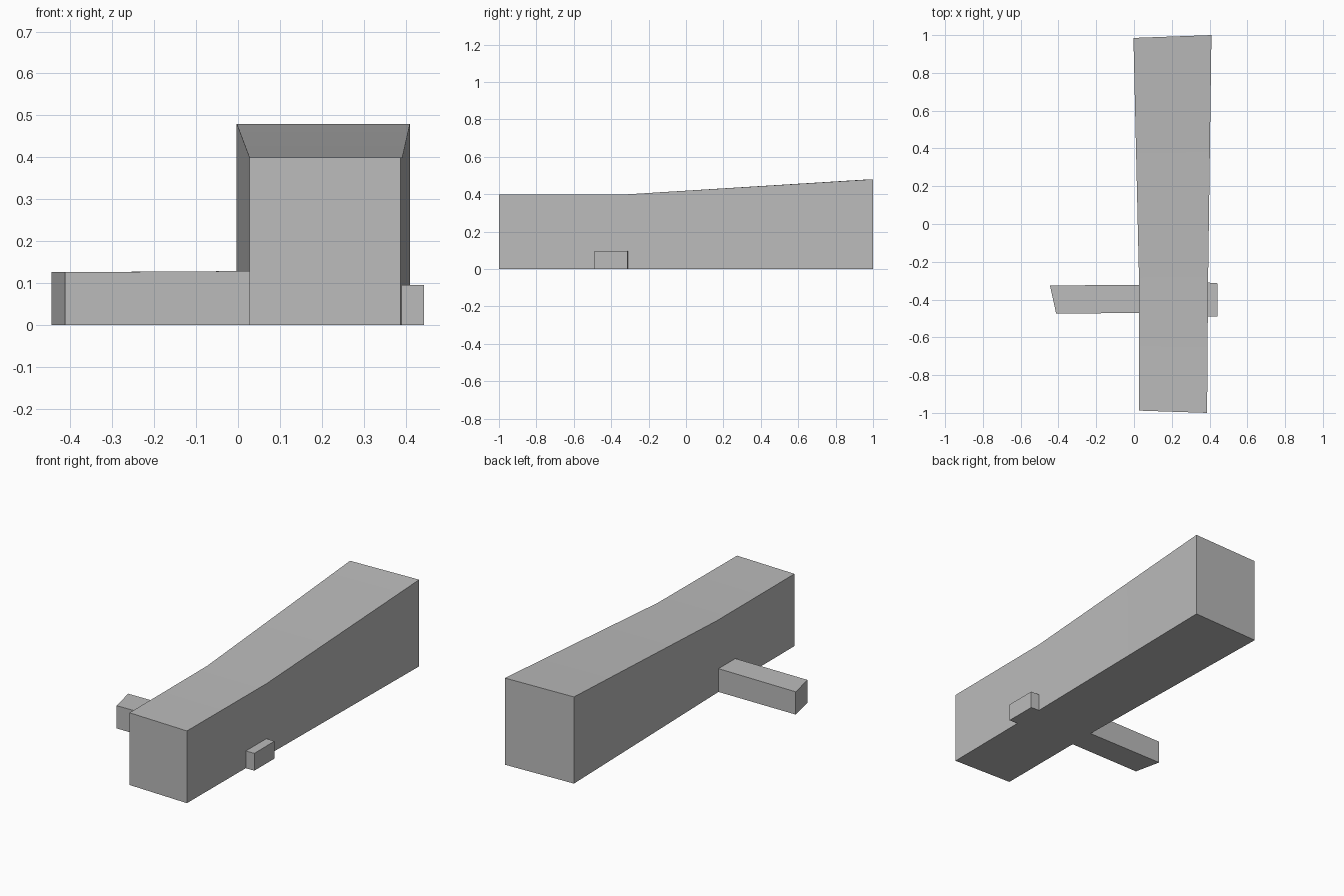
import bpy
import bmesh
from math import radians

cube = bpy.data.objects.get("Cube")
if cube:
    bpy.data.objects.remove(cube, do_unlink=True)

grey = bpy.data.materials.new("plain_grey")
grey.use_nodes = True
colour = (0.5, 0.5, 0.5, 1)
grey.diffuse_color = colour
grey.node_tree.nodes["Principled BSDF"].inputs["Base Color"].default_value = colour


def loft_block(name, sections):
    """Closed block through sections of ((x, y), (x, y), top height)."""
    bm = bmesh.new()
    rings = []
    for (ax, ay), (bx, by), top in sections:
        corners = [(ax, ay, 0), (bx, by, 0), (bx, by, top), (ax, ay, top)]
        rings.append([bm.verts.new(c) for c in corners])
    for a, b in zip(rings, rings[1:]):
        for i in range(4):
            j = (i + 1) % 4
            bm.faces.new((a[i], a[j], b[j], b[i]))
    bm.faces.new(rings[0])
    bm.faces.new(rings[-1])
    bmesh.ops.recalc_face_normals(bm, faces=bm.faces)
    mesh = bpy.data.meshes.new(name)
    bm.to_mesh(mesh)
    bm.free()
    mesh.materials.append(grey)
    obj = bpy.data.objects.new(name, mesh)
    bpy.context.collection.objects.link(obj)
    bpy.ops.object.select_all(action="DESELECT")
    obj.select_set(True)
    bpy.context.view_layer.objects.active = obj
    bpy.ops.object.shade_smooth_by_angle(angle=radians(30))
    return obj


# Long main hall: level at the front, rising and widening to the back
loft_block("main_hall", [
    ((0.027, -0.988), (0.387, -1.0), 0.4),
    ((0.027, -0.31), (0.392, -0.31), 0.4),
    ((-0.003, 0.985), (0.41, 1.0), 0.48),
])

# Low side wing with a slanted end
loft_block("side_wing", [
    ((-0.412, -0.475), (-0.445, -0.325), 0.126),
    ((0.06, -0.47), (0.06, -0.323), 0.129),
])

# Small annex on the opposite side
loft_block("small_annex", [
    ((0.36, -0.49), (0.36, -0.308), 0.095),
    ((0.443, -0.49), (0.443, -0.314), 0.096),
])
